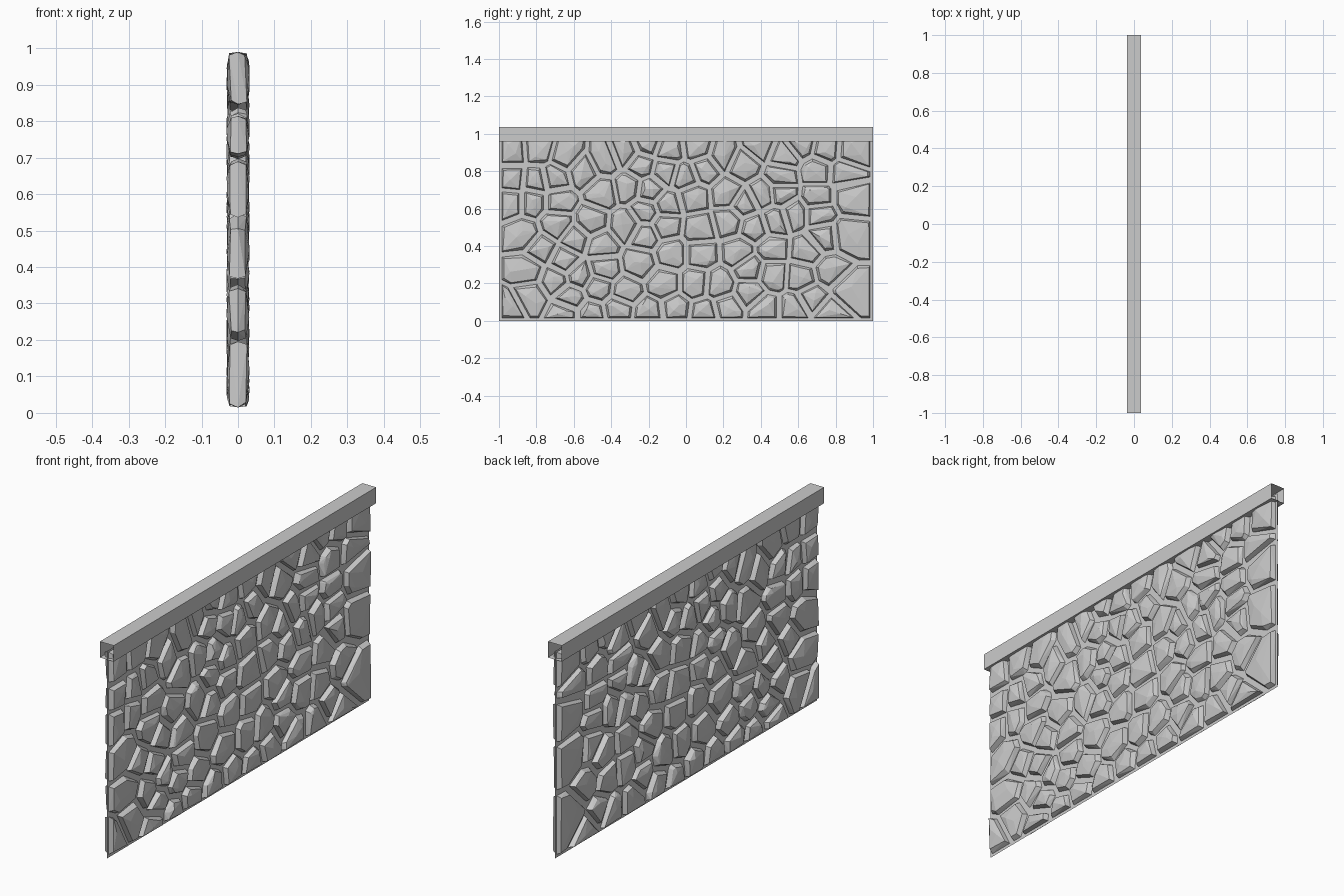
import bpy, bmesh, random
from mathutils import Vector

if "Cube" in bpy.data.objects:
    bpy.data.objects.remove(bpy.data.objects["Cube"])

random.seed(7)

def make_object(name, bm):
    mesh = bpy.data.meshes.new(name)
    bm.to_mesh(mesh)
    bm.free()
    ob = bpy.data.objects.new(name, mesh)
    bpy.context.collection.objects.link(ob)
    return ob

def strip(name, profile, closed):
    """Sweep an (x, z) profile along the wall, leaving the ends open."""
    bm = bmesh.new()
    a, b = [[bm.verts.new((x, y, z)) for x, z in profile] for y in (-1, 1)]
    n = len(profile)
    for i in range(n if closed else n - 1):
        j = (i + 1) % n
        bm.faces.new((a[i], a[j], b[j], b[i]))
    bmesh.ops.recalc_face_normals(bm, faces=bm.faces)
    return make_object(name, bm)

# Thin mortar sheet and open-ended coping
strip("mortar_panel", [(0, 0), (0, 1)], False)
strip("coping", [(-.037, .96), (.037, .96), (.037, 1.037), (-.037, 1.037)], True)

# Stone centres (y, z) for the main stones, bottom to top
seeds = [(-.96, .06), (-.65, .04), (-.36, .06), (-.20, .04), (-.05, .06), (.10, .04),
         (.22, .07), (.42, .06), (.58, .06), (.68, .12), (.87, .16), (-.83, .13),
         (-.85, .27), (-.62, .12), (-.47, .18), (-.32, .16), (-.12, .20), (.05, .20),
         (.18, .19), (.34, .15), (.46, .25), (.62, .24), (-.65, .32), (-.44, .28),
         (-.25, .31), (-.45, .40), (-.08, .36), (.08, .36), (.28, .37), (.46, .38),
         (.65, .37), (-.87, .46), (-.69, .52), (-.51, .53), (-.32, .51), (-.11, .51),
         (.07, .49), (.23, .53), (.36, .50), (.48, .54), (.58, .57), (.71, .57),
         (.86, .46), (-.94, .64), (-.82, .64), (-.68, .64), (-.45, .69), (-.19, .70),
         (.04, .66), (.22, .68), (.41, .67), (.51, .68), (.70, .66), (.88, .66),
         (-.93, .75), (-.80, .74), (-.70, .76), (-.24, .83), (.10, .81), (.51, .77),
         (.70, .80), (.85, .79), (-.93, .91), (-.79, .92), (-.64, .88), (-.43, .86),
         (-.09, .91), (.06, .93), (.20, .89), (.31, .84), (.53, .88), (.75, .92),
         (.89, .91)]
seeds = [Vector(s) for s in seeds]

# Smaller chips fill the gaps between the main stones
for _ in range(1500):
    p = Vector((random.uniform(-.78, .8), random.uniform(.03, .96)))
    if min((p - s).length for s in seeds) > .108 and len(seeds) < 98:
        seeds.append(p)

def clip(poly, point, normal):
    """Keep the part of a convex polygon behind a line."""
    out = []
    for i, a in enumerate(poly):
        b = poly[(i + 1) % len(poly)]
        da, db = (a - point).dot(normal), (b - point).dot(normal)
        if da <= 0:
            out.append(a)
        if da * db < 0:
            out.append(a.lerp(b, da / (da - db)))
    return out

def cell(seed):
    """Outline around a seed, set back from its neighbours by a joint."""
    poly = [Vector(c) for c in ((-.985, .015), (.985, .015), (.985, .99), (-.985, .99))]
    for other in seeds:
        d = other - seed
        if 0 < d.length < .7:
            n = d.normalized()
            poly = clip(poly, (seed + other) / 2 - n * random.uniform(.009, .017), n)
    tidy = []
    for p in poly:
        if not tidy or (p - tidy[-1]).length > .018:
            tidy.append(p)
    return tidy

# Faceted stones standing out of both sides of the sheet
bm = bmesh.new()
for seed in seeds:
    outline = cell(seed)
    if len(outline) < 3:
        continue
    mid = sum(outline, Vector((0, 0))) / len(outline)
    points = [(0, p.x, p.y) for p in outline]
    far = max(outline, key=lambda p: (p - mid).length)
    for side in (-1, 1):
        for p in outline:
            r = (p - mid).length
            q = mid + (p - mid) * max(.55, 1 - random.uniform(.007, .016) / r)
            points.append((side * random.uniform(.018, .025), q.x, q.y))
        for t in (random.uniform(.1, .4), -random.uniform(.1, .4)):
            q = mid + (far - mid) * t
            points.append((side * random.uniform(.028, .032), q.x, q.y))
    verts = [bm.verts.new(p) for p in points]
    hull = bmesh.ops.convex_hull(bm, input=verts)
    loose = [v for v in verts if v.is_valid and not v.link_faces]
    bmesh.ops.delete(bm, geom=loose, context='VERTS')
bmesh.ops.recalc_face_normals(bm, faces=bm.faces)
make_object("wall_stones", bm)
